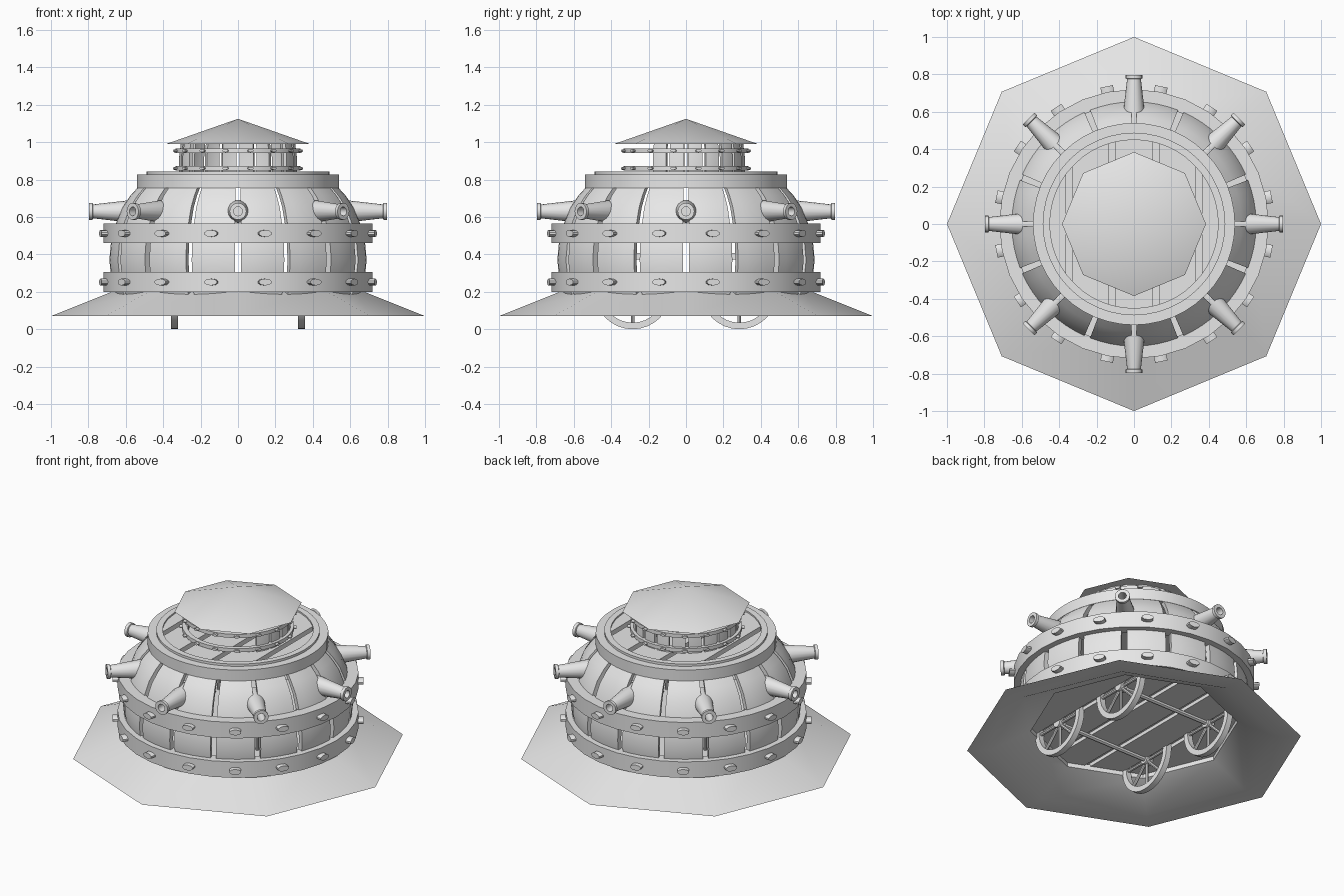
import bpy, bmesh
from math import sin, cos, pi, radians, sqrt
from mathutils import Matrix, Vector

cube = bpy.data.objects.get("Cube")
if cube:
    bpy.data.objects.remove(cube, do_unlink=True)

grey = bpy.data.materials.new("light_grey")
grey.use_nodes = True
grey.diffuse_color = (0.8, 0.8, 0.8, 1)
grey.node_tree.nodes["Principled BSDF"].inputs["Base Color"].default_value = (0.8, 0.8, 0.8, 1)


def finish(name, bm):
    bmesh.ops.remove_doubles(bm, verts=bm.verts, dist=1e-5)
    bmesh.ops.recalc_face_normals(bm, faces=bm.faces)
    mesh = bpy.data.meshes.new(name)
    bm.to_mesh(mesh)
    bm.free()
    mesh.materials.append(grey)
    ob = bpy.data.objects.new(name, mesh)
    bpy.context.collection.objects.link(ob)
    bpy.ops.object.select_all(action='DESELECT')
    ob.select_set(True)
    bpy.context.view_layer.objects.active = ob
    bpy.ops.object.shade_smooth_by_angle(angle=radians(30))
    return ob


def sweep(bm, profile, n, start=0.0, end=None, matrix=Matrix()):
    """Turn a closed (radius, height) profile round z, fully or from start to end."""
    full = end is None
    span = 2 * pi if full else end - start
    count = n if full else n + 1
    rings = []
    for i in range(count):
        a = start + span * i / n
        rings.append([bm.verts.new(matrix @ Vector((r * cos(a), r * sin(a), z)))
                      for r, z in profile])
    m = len(profile)
    for i in range(n):
        p, q = rings[i], rings[(i + 1) % count]
        for j in range(m):
            k = (j + 1) % m
            # skip edges lying on the axis
            if profile[j][0] == 0 and profile[k][0] == 0:
                continue
            bm.faces.new((p[j], q[j], q[k], p[k]))
    if not full:
        bm.faces.new(rings[0])
        bm.faces.new(rings[-1][::-1])


def box_profile(r0, r1, z0, z1):
    return [(r0, z0), (r1, z0), (r1, z1), (r0, z1)]


def lathe(name, profile, n):
    bm = bmesh.new()
    sweep(bm, profile, n)
    return finish(name, bm)


def outward(angle, z):
    """Local z points away from the centre at the given angle."""
    return (Matrix.Translation((0, 0, z)) @ Matrix.Rotation(angle, 4, 'Z')
            @ Matrix.Rotation(pi / 2, 4, 'Y'))


def staves(name, outer, thick, n, gap, skip=()):
    bm = bmesh.new()
    profile = outer + [(r - thick, z) for r, z in reversed(outer)]
    for i in range(n):
        if i not in skip:
            a = 2 * pi * i / n
            sweep(bm, profile, 4, a + gap, a + 2 * pi / n - gap)
    finish(name, bm)


def rivets(name, r0, r1, z, width, height, n):
    bm = bmesh.new()
    for i in range(n):
        squash = Matrix.Diagonal((height, width, 1, 1))
        sweep(bm, [(0, r0), (1, r0), (1, r1), (0, r1)], 10,
              matrix=outward(2 * pi * (i + 0.5) / n, z) @ squash)
    finish(name, bm)


def planks(name, radius, z0, z1):
    """Boards along y, trimmed to a circle, with open slots between."""
    slots = [-0.345, -0.118, 0.118, 0.345]
    half = 0.0175
    lefts = [-radius] + [s + half for s in slots]
    rights = [s - half for s in slots] + [radius]
    bm = bmesh.new()
    for a, b in zip(lefts, rights):
        xs = [a + (b - a) * i / 10 for i in range(11)]
        ys = [sqrt(max(radius ** 2 - x * x, 1e-4)) for x in xs]
        edge = list(zip(xs, ys)) + [(x, -y) for x, y in reversed(list(zip(xs, ys)))]
        face = bm.faces.new([bm.verts.new((x, y, z0)) for x, y in edge])
        ext = bmesh.ops.extrude_face_region(bm, geom=[face], use_keep_orig=True)
        top = [v for v in ext["geom"] if isinstance(v, bmesh.types.BMVert)]
        bmesh.ops.translate(bm, verts=top, vec=(0, 0, z1 - z0))
    finish(name, bm)


# Eight-sided skirt and roof
lathe("skirt", [(0.86, 0.07), (1, 0.07), (0.62, 0.222), (0.62, 0.185)], 8)
lathe("roof", [(0, 0.99), (0.385, 0.99), (0, 1.125)], 8)

# Floor
lathe("floor_base", [(0, 0.235), (0.645, 0.235), (0.645, 0.25), (0, 0.25)], 32)
planks("floor_planks", 0.64, 0.212, 0.235)

# Barrel-shaped wall of curved staves
wall = [(0.655, 0.185), (0.68, 0.29), (0.688, 0.37), (0.68, 0.46), (0.655, 0.56),
        (0.62, 0.65), (0.575, 0.715), (0.52, 0.775)]
staves("wall_staves", wall, 0.035, 16, radians(1.4))

# Hoops with rivets
for label, z in (("lower", 0.2), ("upper", 0.46)):
    lathe(label + "_hoop", box_profile(0.645, 0.72, z, z + 0.105), 32)
    rivets(label + "_hoop_rivets", 0.7, 0.75, z + 0.052, 0.036, 0.018, 16)

# Top rim and deck
lathe("top_rim", box_profile(0.45, 0.54, 0.755, 0.827), 48)
lathe("deck_lip", box_profile(0.45, 0.488, 0.82, 0.842), 48)
lathe("deck_base", [(0, 0.785), (0.46, 0.785), (0.46, 0.8), (0, 0.8)], 48)
planks("deck_planks", 0.452, 0.8, 0.832)

# Lookout turret, open at the front
staves("turret_staves", [(0.315, 0.832), (0.315, 0.92), (0.305, 1.0)], 0.02, 20,
       radians(1.8), skip=range(12, 18))
for label, z in (("lower", 0.848), ("upper", 0.942)):
    lathe("turret_%s_hoop" % label, box_profile(0.305, 0.335, z, z + 0.024), 32)
    rivets("turret_%s_rivets" % label, 0.32, 0.35, z + 0.012, 0.016, 0.008, 16)

# Ring of cannons
barrel = [(0, 0.5), (0.062, 0.5), (0.062, 0.56), (0.037, 0.775), (0.045, 0.778),
          (0.045, 0.797), (0.024, 0.797), (0.024, 0.7), (0, 0.7)]
bm = bmesh.new()
for i in range(8):
    sweep(bm, barrel, 16, matrix=outward(pi / 4 * i, 0.63))
finish("cannons", bm)

# Spoked wheels and axles
axle_z, wheel_r = 0.205, 0.205
side_on = Matrix.Rotation(pi / 2, 4, 'Y')
for end, y in (("front", -0.285), ("back", 0.285)):
    bm = bmesh.new()
    sweep(bm, [(0, -0.34), (0.014, -0.34), (0.014, 0.34), (0, 0.34)], 12,
          matrix=Matrix.Translation((0, y, axle_z)) @ side_on)
    finish(end + "_axle", bm)
    for side, x in (("left", 0.34), ("right", -0.34)):
        place = Matrix.Translation((x, y, axle_z))
        bm = bmesh.new()
        sweep(bm, box_profile(wheel_r - 0.035, wheel_r, -0.019, 0.019), 32,
              matrix=place @ side_on)
        sweep(bm, [(0, -0.024), (0.03, -0.024), (0.03, 0.024), (0, 0.024)], 12,
              matrix=place @ side_on)
        for i in range(8):
            sweep(bm, [(0, 0.02), (0.01, 0.02), (0.01, 0.18), (0, 0.18)], 8,
                  matrix=place @ Matrix.Rotation(pi / 4 * i, 4, 'X'))
        finish("%s_%s_wheel" % (end, side), bm)
